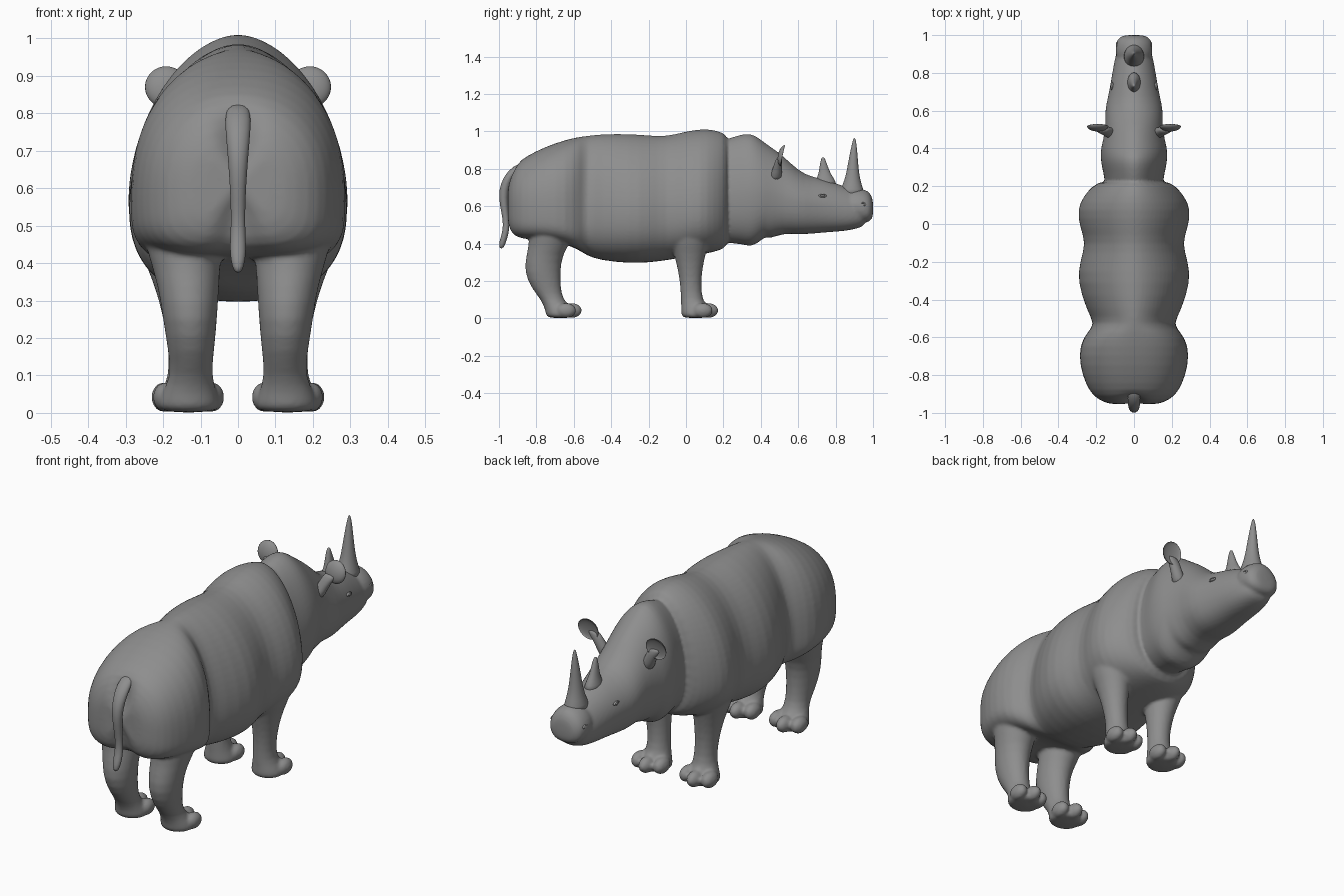
import bpy, bmesh
from math import sin, cos, pi, exp
from mathutils import Matrix, Vector

hide = bpy.data.materials.new("dark_hide")
hide.diffuse_color = (.27, .27, .27, 1)


def finish(name, bm, mirror=False, subdiv=1):
    bmesh.ops.recalc_face_normals(bm, faces=bm.faces)
    me = bpy.data.meshes.new(name)
    bm.to_mesh(me)
    bm.free()
    me.materials.append(hide)
    for p in me.polygons:
        p.use_smooth = True
    ob = bpy.data.objects.new(name, me)
    bpy.context.collection.objects.link(ob)
    if mirror:
        ob.modifiers.new("mirror", 'MIRROR').use_mirror_merge = False
    if subdiv:
        s = ob.modifiers.new("smooth", 'SUBSURF')
        s.levels = s.render_levels = subdiv
    return ob


def loft(rings):
    bm = bmesh.new()
    vs = [[bm.verts.new(p) for p in r] for r in rings]
    n = len(vs[0])
    for a, b in zip(vs, vs[1:]):
        for i in range(n):
            bm.faces.new((a[i], a[(i + 1) % n], b[(i + 1) % n], b[i]))
    bm.faces.new(vs[0])
    bm.faces.new(vs[-1])
    return bm


def power(v, n):
    return (abs(v) ** (2 / n)) * (1 if v >= 0 else -1)


def trunk_ring(y, lo, hi, w, mid, n=36):
    # roof-like back and round belly, boxier at the rump
    up, down = (2.3, 3.8) if y < -.55 else (1.82, 2.4)
    pts = []
    for i in range(n):
        t = 2 * pi * i / n
        e, h = (up, hi - mid) if sin(t) > 0 else (down, mid - lo)
        pts.append(Vector((w * power(cos(t), e), y, mid + h * power(sin(t), e))))
    return pts


def limb(rows, n=16):
    # rows: z, centre x, centre y, radius x, radius y
    return loft([[(cx + rx * cos(2 * pi * i / n), cy + ry * sin(2 * pi * i / n), z)
                  for i in range(n)] for z, cx, cy, rx, ry in rows])


def ball(bm, c, s):
    m = Matrix.Translation(c) @ Matrix.Diagonal((*s, 1))
    return bmesh.ops.create_uvsphere(bm, u_segments=20, v_segments=12, radius=1, matrix=m)['verts']


flesh = []

# Body: rump, flank fold, belly, shoulder (y, bottom, top, half width, widest z)
body = [
    (-.958, .53, .70, .10, .62), (-.945, .465, .76, .16, .60), (-.91, .43, .828, .218, .59),
    (-.85, .42, .87, .255, .58), (-.75, .415, .92, .288, .57), (-.64, .395, .957, .29, .56),
    (-.57, .365, .972, .245, .55), (-.53, .335, .977, .207, .55), (-.46, .31, .987, .25, .55),
    (-.30, .293, .989, .302, .55), (-.20, .298, .979, .287, .55), (-.10, .31, .975, .255, .56),
    (-.02, .325, .997, .287, .56), (.08, .34, 1.016, .303, .57), (.15, .355, 1.01, .265, .58),
    (.20, .37, .993, .222, .60), (.235, .40, .97, .165, .62)]
bm = loft([trunk_ring(*r) for r in body])
for v in bm.verts:  # cleft below the tail
    if v.co.y < -.7 and v.co.z < .8:
        v.co.y += .05 * exp(-(v.co.x / .04) ** 2)
flesh.append(finish("body", bm))

# Neck and head
head = [
    (.14, .42, .93, .15, .64), (.24, .40, .968, .155, .64), (.30, .397, .986, .17, .65),
    (.35, .380, .991, .178, .66), (.40, .415, .957, .175, .66), (.425, .437, .937, .169, .66),
    (.45, .425, .92, .163, .66), (.52, .455, .87, .150, .65), (.60, .448, .79, .155, .62),
    (.67, .452, .757, .138, .61), (.75, .46, .742, .123, .60), (.83, .465, .712, .110, .58),
    (.89, .474, .69, .098, .57), (.94, .487, .66, .083, .57), (.965, .51, .62, .06, .57)]
flesh.append(finish("head", loft([trunk_ring(*r) for r in head])))

# Broad upper lip
lip = [(.84, .56, .66, .07, .60), (.88, .535, .695, .095, .60), (.93, .515, .695, .099, .60),
       (.97, .512, .685, .094, .59), (.991, .525, .66, .074, .585), (1.001, .55, .625, .045, .585)]
flesh.append(finish("upper_lip", loft([trunk_ring(*r) for r in lip])))

# Legs, mirrored to the left side
flesh.append(finish("hind_legs", limb([
    (.54, .155, -.72, .115, .13), (.42, .142, -.722, .10, .115), (.34, .132, -.757, .083, .098),
    (.25, .128, -.770, .074, .099), (.16, .125, -.748, .062, .08), (.10, .125, -.716, .055, .06),
    (.05, .13, -.68, .077, .075), (.02, .13, -.672, .086, .08), (0, .13, -.67, .075, .07)]), True))
flesh.append(finish("front_legs", limb([
    (.56, .18, .03, .10, .13), (.43, .165, .02, .10, .11), (.35, .15, .02, .077, .088),
    (.26, .14, .022, .062, .066), (.18, .134, .025, .054, .057), (.10, .13, .03, .054, .058),
    (.05, .135, .048, .075, .075), (.02, .135, .052, .084, .08), (0, .135, .052, .074, .07)]), True))

# Three toes per foot
for name, x, y in (("hind_toes", .132, -.618), ("front_toes", .136, .112)):
    bm = bmesh.new()
    for dx, dy in ((-.062, -.022), (0, .008), (.062, -.022)):
        ball(bm, (x + dx, y + dy, .042), (.034, .054, .04))
    flesh.append(finish(name, bm, True))

# Fuse the flesh into one continuous skin
dg = bpy.context.evaluated_depsgraph_get()
skin = bmesh.new()
for ob in flesh:
    skin.from_mesh(ob.evaluated_get(dg).to_mesh())
for ob in flesh:
    bpy.data.objects.remove(ob)
skin = finish("body_skin", skin, subdiv=0)
m = skin.modifiers.new("fuse", 'REMESH')
m.mode, m.voxel_size, m.use_smooth_shade = 'VOXEL', .0085, True
m = skin.modifiers.new("soften", 'SMOOTH')
m.factor, m.iterations = .5, 4

# Ears: tapering stalk and forward-facing cup
finish("ear_stalks", limb([
    (.73, .11, .475, .035, .035), (.78, .13, .485, .032, .028),
    (.83, .158, .494, .032, .022), (.865, .178, .499, .036, .012)]), True)
bm = bmesh.new()
for v in ball(bm, (0, 0, 0), (.058, .028, .057)):
    if v.co.y > 0:
        v.co.y *= -.5
bm.transform(Matrix.Translation((.192, .519, .870)) @ Matrix.Rotation(-.2, 4, 'X'))
finish("ears", bm, True)

# Tail
finish("tail", limb([
    (.83, 0, -.87, .025, .025), (.79, 0, -.925, .037, .03), (.72, 0, -.967, .031, .027),
    (.65, 0, -.979, .025, .024), (.57, 0, -.969, .020, .019), (.50, 0, -.959, .019, .017),
    (.45, 0, -.967, .022, .018), (.41, 0, -.980, .021, .019), (.372, 0, -.988, .01, .012)]))


# Nostril rims, eyelids and eyeballs
def rim(name, c, s):
    bpy.ops.mesh.primitive_torus_add(major_segments=16, minor_segments=8,
                                     major_radius=1, minor_radius=.4)
    src = bpy.context.object
    b = bmesh.new()
    b.from_mesh(src.data)
    bpy.data.objects.remove(src)
    b.transform(Matrix.Translation(c) @ Matrix.Rotation(pi / 2, 4, 'Y')
                @ Matrix.Diagonal((*s, 1)))
    finish(name, b, True, 0)


rim("nostrils", (.090, .945, .61), (.008, .013, .012))
rim("eyelids", (.117, .73, .655), (.007, .016, .014))
bm = bmesh.new()
ball(bm, (.114, .73, .655), (.010, .015, .007))
finish("eyes", bm, True, 0)

# Horns
finish("front_horn", limb([
    (.65, 0, .885, .062, .078), (.69, 0, .887, .052, .062), (.74, 0, .89, .038, .042),
    (.80, 0, .892, .029, .031), (.88, 0, .896, .019, .021), (.94, 0, .90, .01, .011),
    (.965, 0, .90, .003, .004)]))
finish("rear_horn", limb([
    (.70, 0, .745, .045, .07), (.74, 0, .745, .033, .052), (.77, 0, .742, .023, .034),
    (.81, 0, .736, .017, .023), (.85, 0, .733, .01, .012), (.862, 0, .733, .004, .005)]))
